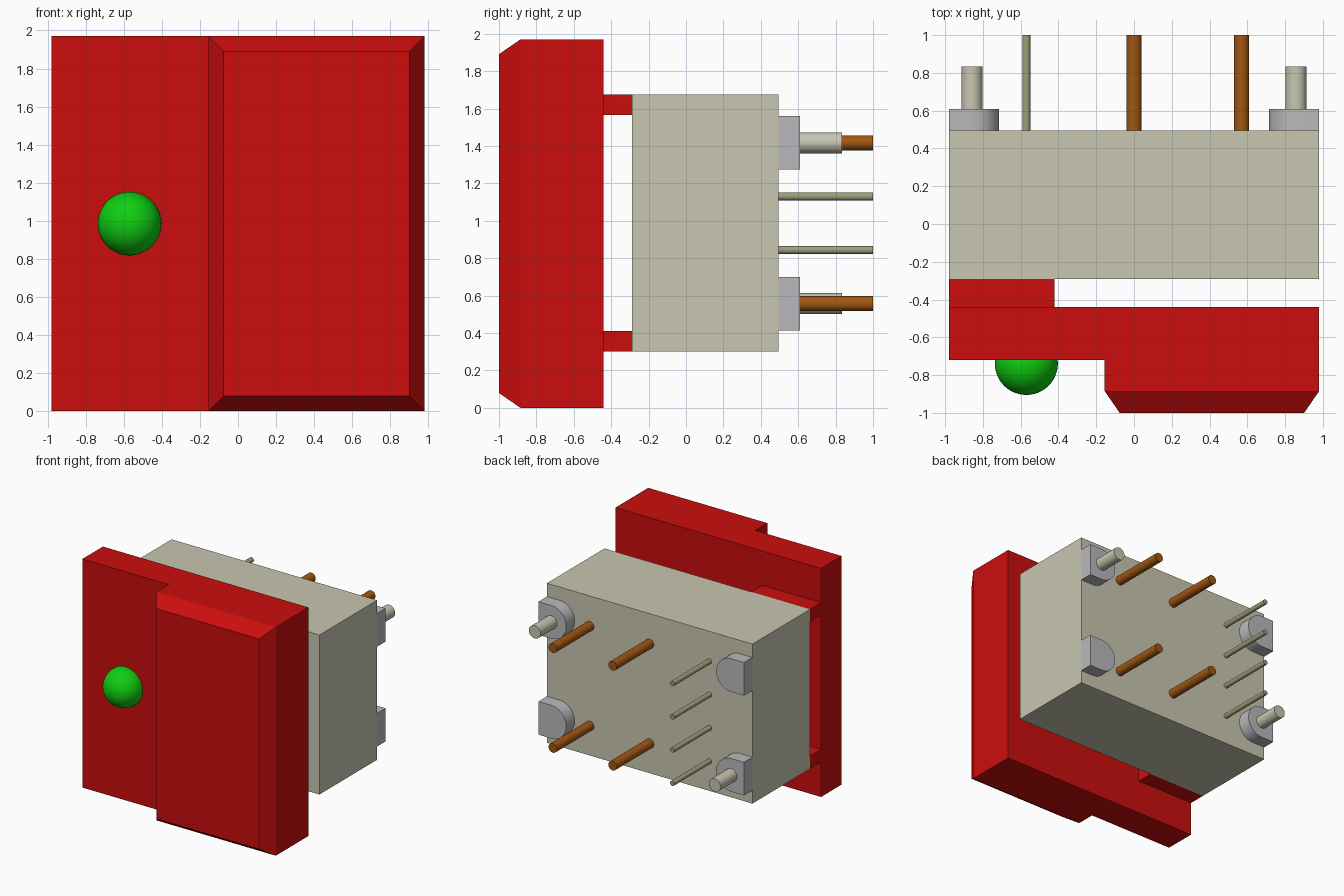
import bpy, bmesh, math
from mathutils import Matrix

cube = bpy.data.objects.get("Cube")
if cube:
    bpy.data.objects.remove(cube, do_unlink=True)


def material(name, rgb):
    m = bpy.data.materials.new(name)
    m.use_nodes = True
    m.diffuse_color = (*rgb, 1)
    m.node_tree.nodes["Principled BSDF"].inputs["Base Color"].default_value = (*rgb, 1)
    return m


RED = material("red plastic", (0.60, 0.004, 0.004))
GREEN = material("green lamp", (0.005, 0.62, 0.006))
CREAM = material("cream plastic", (0.58, 0.57, 0.44))
GREY = material("grey plastic", (0.49, 0.49, 0.51))
COPPER = material("copper", (0.36, 0.095, 0.006))
WIRE = material("olive metal", (0.35, 0.34, 0.20))


def finish(name, bm, mat, smooth=False):
    bmesh.ops.recalc_face_normals(bm, faces=bm.faces)
    me = bpy.data.meshes.new(name)
    bm.to_mesh(me)
    bm.free()
    me.materials.append(mat)
    ob = bpy.data.objects.new(name, me)
    bpy.context.collection.objects.link(ob)
    if smooth:
        bpy.ops.object.select_all(action="DESELECT")
        ob.select_set(True)
        bpy.context.view_layer.objects.active = ob
        bpy.ops.object.shade_smooth_by_angle(angle=math.radians(35))
    return ob


def box(name, lo, hi, mat):
    bm = bmesh.new()
    bmesh.ops.create_cube(bm, size=1)
    for v in bm.verts:
        v.co = [(a + b) / 2 + c * (b - a) for a, b, c in zip(lo, hi, v.co)]
    return finish(name, bm, mat)


def prism(points, offset):
    """Closed outline extruded along offset."""
    bm = bmesh.new()
    face = bm.faces.new([bm.verts.new(p) for p in points])
    ext = bmesh.ops.extrude_face_region(bm, geom=[face])["geom"]
    bmesh.ops.translate(bm, vec=offset,
                        verts=[g for g in ext if isinstance(g, bmesh.types.BMVert)])
    bmesh.ops.recalc_face_normals(bm, faces=bm.faces)
    return bm


def rod(name, x, z, r, y0, y1, mat):
    """Round pin running along y."""
    bm = bmesh.new()
    place = Matrix.Translation((x, (y0 + y1) / 2, z)) @ Matrix.Rotation(math.pi / 2, 4, "X")
    bmesh.ops.create_cone(bm, cap_ends=True, segments=32, radius1=r, radius2=r,
                          depth=y1 - y0, matrix=place)
    return finish(name, bm, mat, True)


HALF = 0.98                 # half width of body and front
BACK = 0.495                # rear face of the body
LOW, HIGH = 0.557, 1.417    # heights of the lower and upper pin rows

# Stepped front panel with a bevelled raised block
outline = [(-HALF, -0.44), (HALF, -0.44), (HALF, -0.885),
           (-0.155, -0.885), (-0.155, -0.72), (-HALF, -0.72)]
bm = prism([(x, y, 0) for x, y in outline], (0, 0, 1.97))
block_front = [f for f in bm.faces
               if f.normal.y < -0.9 and f.calc_center_median().y < -0.8]
bmesh.ops.inset_region(bm, faces=block_front, thickness=0.112, depth=0.115)
finish("front_panel", bm, RED)

# Indicator lamp
bm = bmesh.new()
bmesh.ops.create_uvsphere(bm, u_segments=48, v_segments=24, radius=0.167,
                          matrix=Matrix.Translation((-0.57, -0.738, 0.985)))
finish("indicator_lamp", bm, GREEN, True)

# Body and the two spacers joining it to the panel
box("body", (-HALF, -0.29, 0.30), (HALF, BACK, 1.675), CREAM)
box("lower_spacer", (-HALF, -0.44, 0.30), (-0.42, -0.29, 0.41), RED)
box("upper_spacer", (-HALF, -0.44, 1.565), (-0.42, -0.29, 1.675), RED)

# D-shaped corner lugs, with studs on one diagonal
R, CX = 0.143, 0.858
for side, sx in (("right", -1), ("left", 1)):
    for level, z in (("lower", LOW), ("upper", HIGH)):
        arc = [(CX - R * math.cos(a), R * math.sin(a))
               for a in (math.pi * (i / 24 - 0.5) for i in range(25))]
        pts = [(HALF, -R)] + arc + [(HALF, R)]
        lug = prism([(sx * x, BACK, z + dz) for x, dz in pts], (0, 0.115, 0))
        finish(f"{side}_{level}_lug", lug, GREY, True)
        if (sx > 0) == (z == HIGH):
            rod(f"{side}_{level}_stud", sx * CX, z, 0.056, BACK + 0.1, 0.835, CREAM)

# Thick copper pins and a column of thin pins
for i, x in enumerate((0, 0.57)):
    for level, z in (("lower", LOW), ("upper", HIGH)):
        rod(f"{level}_copper_pin_{i + 1}", x, z, 0.04, BACK - 0.01, 1.0, COPPER)
for i in range(4):
    rod(f"thin_pin_{i + 1}", -0.57, LOW + i * (HIGH - LOW) / 3, 0.0215, BACK - 0.01, 1.0, WIRE)
